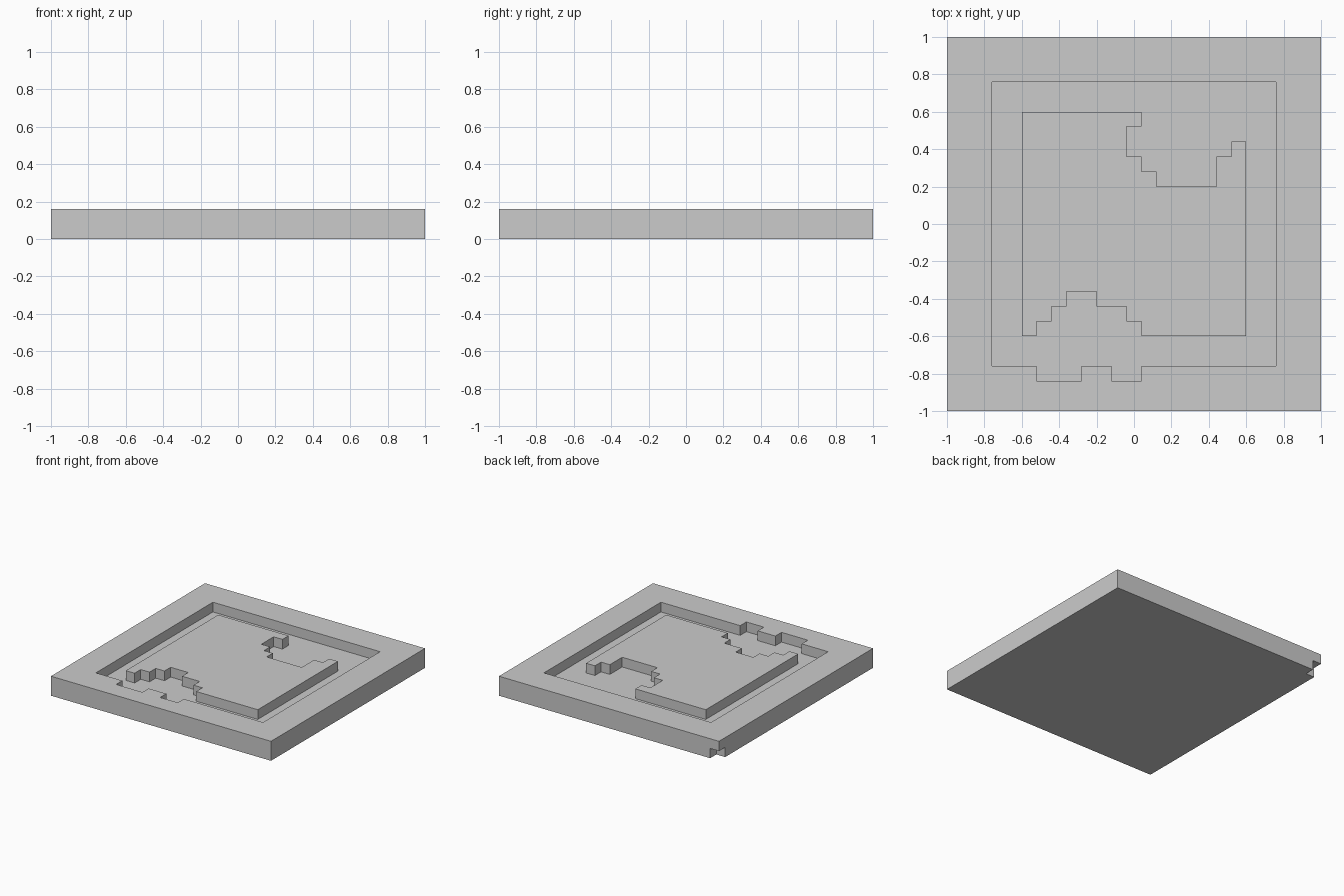
import bpy
import bmesh

if "Cube" in bpy.data.objects:
    bpy.data.objects.remove(bpy.data.objects["Cube"])

CELL = 0.08          # everything sits on a 25 x 25 grid of cells
FLOOR, TOP = 0.08, 0.16

# Outlines in grid cells counted from the front left corner
outer = [(0, 0), (25, 0), (25, 25), (1, 25), (0, 25), (0, 24)]
base = [(0, 0), (25, 0), (25, 25), (1, 25), (1, 24), (0, 24)]
notch = [(0, 24), (1, 24), (1, 25), (0, 25)]
rim = [(3, 3), (6, 3), (6, 2), (9, 2), (9, 3), (11, 3), (11, 2), (13, 2),
       (13, 3), (22, 3), (22, 22), (3, 22)]
plateau = [(5, 5), (6, 5), (6, 6), (7, 6), (7, 7), (8, 7), (8, 8), (10, 8),
           (10, 7), (12, 7), (12, 6), (13, 6), (13, 5), (20, 5), (20, 18),
           (19, 18), (19, 17), (18, 17), (18, 15), (14, 15), (14, 16),
           (13, 16), (13, 17), (12, 17), (12, 19), (13, 19), (13, 20), (5, 20)]

bm = bmesh.new()


def ring(cells, z):
    return [bm.verts.new((x * CELL - 1, y * CELL - 1, z)) for x, y in cells]


def flat(z, *outlines):
    """Horizontal surface; a second outline is a hole."""
    edges = []
    for cells in outlines:
        vs = ring(cells, z)
        edges += [bm.edges.new((a, b)) for a, b in zip(vs, vs[1:] + vs[:1])]
    bmesh.ops.triangle_fill(bm, edges=edges, use_beauty=True, normal=(0, 0, 1))


def wall(cells, z0, z1):
    lo, hi = ring(cells, z0), ring(cells, z1)
    for i in range(len(lo)):
        j = (i + 1) % len(lo)
        bm.faces.new((lo[i], lo[j], hi[j], hi[i]))


# Raised frame, sunken channel, central plateau
flat(TOP, outer, rim)
flat(FLOOR, rim, plateau)
flat(TOP, plateau)
wall(rim, FLOOR, TOP)
wall(plateau, FLOOR, TOP)

# Outer sides, underside and the missing lower corner cell
wall(outer, FLOOR, TOP)
wall(base, 0, FLOOR)
flat(0, base)
flat(FLOOR, notch)

bmesh.ops.remove_doubles(bm, verts=bm.verts, dist=0.0001)
bmesh.ops.recalc_face_normals(bm, faces=bm.faces)

mesh = bpy.data.meshes.new("recessed_tile")
bm.to_mesh(mesh)
bm.free()
bpy.context.collection.objects.link(bpy.data.objects.new("recessed_tile", mesh))
